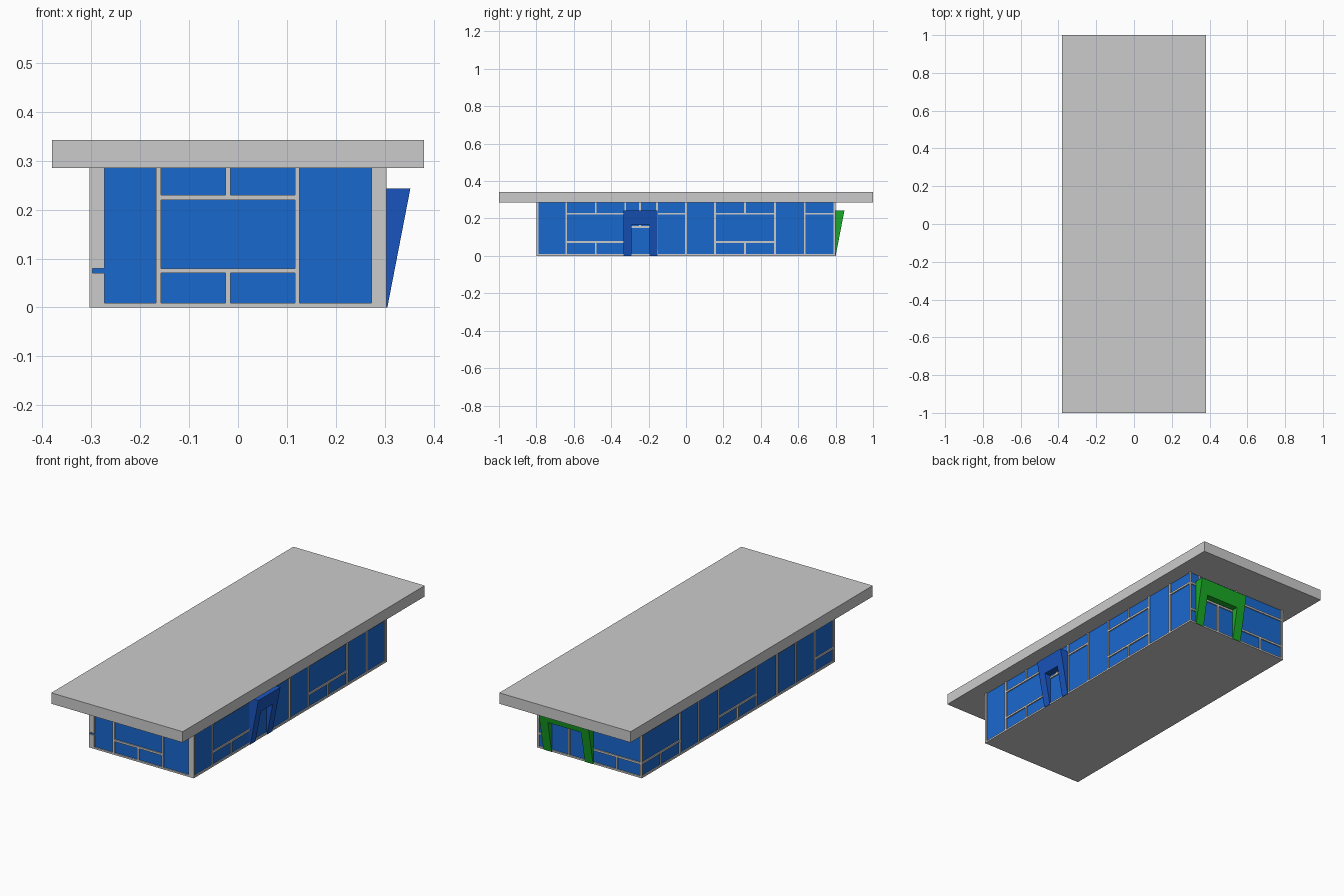
import bpy, bmesh

if "Cube" in bpy.data.objects:
    bpy.data.objects.remove(bpy.data.objects["Cube"])

X, Y, TOP = 0.303, 0.798, 0.285   # outer faces of the wall framing
D, W = 0.006, 0.010               # framing depth and bar width


def material(name, rgb):
    m = bpy.data.materials.new(name)
    m.diffuse_color = (*rgb, 1)
    m.use_nodes = True
    m.node_tree.nodes["Principled BSDF"].inputs["Base Color"].default_value = m.diffuse_color
    return m


BLUE = material("glass_blue", (0.01, 0.14, 0.62))
DEEP = material("portal_blue", (0.01, 0.09, 0.52))
GREEN = material("portal_green", (0.01, 0.4, 0.02))


def finish(name, bm, mat=None):
    bmesh.ops.recalc_face_normals(bm, faces=bm.faces)
    me = bpy.data.meshes.new(name)
    bm.to_mesh(me)
    bm.free()
    ob = bpy.data.objects.new(name, me)
    bpy.context.collection.objects.link(ob)
    if mat:
        me.materials.append(mat)
    return ob


def add_box(bm, lo, hi):
    vs = bmesh.ops.create_cube(bm, size=1)["verts"]
    for v in vs:
        for i in range(3):
            v.co[i] = lo[i] if v.co[i] < 0 else hi[i]


def box(name, lo, hi, mat=None):
    bm = bmesh.new()
    add_box(bm, lo, hi)
    return finish(name, bm, mat)


# main masses
box("roof_slab", (-0.38, -1, TOP), (0.38, 1, 0.342))
box("floor_slab", (-X, -Y, 0), (X, Y, 0.009))
box("glazed_core", (D - X, D - Y, 0.009), (X - D, Y - D, TOP), BLUE)


def framing(name, axis, sign, rects):
    """Thin bars (u0, u1, z0, z1) on the wall facing sign*axis."""
    bm = bmesh.new()
    for u0, u1, z0, z1 in rects:
        out = (X, Y)[axis]
        n0, n1 = sorted((sign * out, sign * (out - D)))
        lo, hi = ((n0, u0, z0), (n1, u1, z1)) if axis == 0 else ((u0, n0, z0), (u1, n1, z1))
        add_box(bm, lo, hi)
    return finish(name, bm)


def post(u, z0=0.009, z1=TOP):
    return (u - W / 2, u + W / 2, z0, z1)


def rail(u0, u1, z):
    return (u0 + W / 2, u1 - W / 2, z - W / 2, z + W / 2)


def bay(u0, u1):
    """Wide bay: two rails, with split lights above and below."""
    mid = (u0 + u1) / 2
    return [rail(u0, u1, 0.075), rail(u0, u1, 0.225),
            post(mid, 0.009, 0.07), post(mid, 0.23, TOP)]


# right wall framing
right = [post(y) for y in (-0.793, -0.64, -0.325, -0.155, 0, 0.155, 0.475, 0.635, 0.793)]
right += bay(-0.64, -0.325) + bay(0.155, 0.475)
right += [rail(-0.155, 0, 0.225), rail(0.635, 0.793, 0.225),
          rail(-0.325, -0.155, 0.155), post(-0.245, 0.16, TOP)]
framing("right_wall_frame", 0, 1, right)

# left wall framing
left = [post(y) for y in (-0.793, -0.635, -0.48, -0.325, -0.155, 0.155, 0.32, 0.475, 0.793)]
left += bay(-0.155, 0.155) + bay(0.475, 0.793)
left += [rail(-0.793, -0.635, 0.075), rail(-0.48, -0.325, 0.225)]
framing("left_wall_frame", 0, -1, left)

# front wall framing, with corner piers
front = [post(-0.162), post(0.121)] + bay(-0.162, 0.121)
front += [(0.273, X, 0.009, TOP), (-X, -0.273, 0.009, 0.07), (-X, -0.273, 0.08, TOP)]
framing("front_wall_frame", 1, -1, front)

# back wall framing, with a double door behind the portal
back = [post(-0.298), post(0.298), post(0.24), post(0.0), post(0.12, 0.009, 0.155),
        post(-0.155, 0.009, 0.07)]
back += [rail(-0.298, 0, 0.075), rail(-0.298, 0, 0.225), rail(0, 0.24, 0.16),
         rail(0.24, 0.298, 0.075), rail(0.24, 0.298, 0.225)]
framing("back_wall_frame", 1, 1, back)


def portal(name, axis, c, half, leg, mat, top=0.243, opening=0.166, depth=0.05):
    """Arch outline whose outer face leans outward from the foot."""
    base = (X, Y)[axis] - 0.001
    i = half - leg
    outline = [(-half, 0), (-half, top), (half, top), (half, 0),
               (i, 0), (i, opening), (-i, opening), (-i, 0)]
    bm = bmesh.new()
    rings = []
    for outer in (0, 1):
        ring = []
        for u, z in outline:
            n = base + outer * (0.003 + (depth - 0.003) * z / top)
            ring.append(bm.verts.new((n, c + u, z) if axis == 0 else (c + u, n, z)))
        bm.faces.new(ring)
        rings.append(ring)
    for k in range(8):
        j = (k + 1) % 8
        bm.faces.new((rings[0][k], rings[0][j], rings[1][j], rings[1][k]))
    finish(name, bm, mat)


# leaning entrance portals
portal("side_portal", 0, -0.243, 0.091, 0.043, DEEP)
portal("rear_portal", 1, 0.121, 0.144, 0.048, GREEN)
